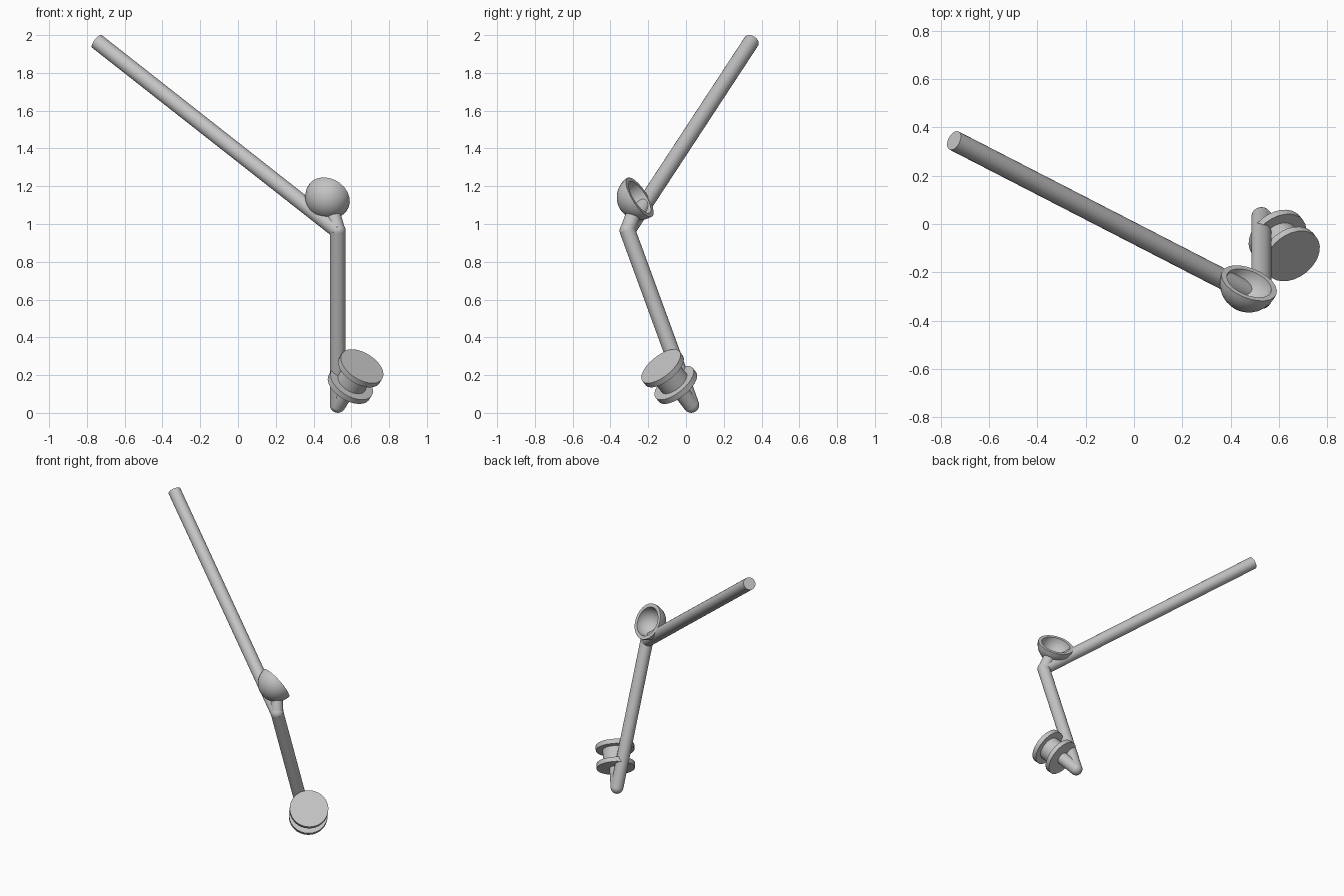
import bpy
import bmesh
import math
from mathutils import Vector

old = bpy.data.objects.get("Cube")
if old:
    bpy.data.objects.remove(old)

grey = bpy.data.materials.new("plain grey")
grey.use_nodes = True
colour = (0.55, 0.55, 0.55, 1)
grey.diffuse_color = colour
grey.node_tree.nodes["Principled BSDF"].inputs["Base Color"].default_value = colour


def lathe(name, profile, origin, axis, steps=24):
    """Revolve (radius, height) points around an axis through origin."""
    bm = bmesh.new()
    verts = [bm.verts.new((r, 0, h)) for r, h in profile]
    edges = [bm.edges.new(pair) for pair in zip(verts, verts[1:])]
    bmesh.ops.spin(bm, geom=verts + edges, cent=(0, 0, 0), axis=(0, 0, 1),
                   angle=math.tau, steps=steps, use_merge=True)
    bmesh.ops.remove_doubles(bm, verts=bm.verts, dist=1e-4)
    bmesh.ops.recalc_face_normals(bm, faces=bm.faces)
    mesh = bpy.data.meshes.new(name)
    bm.to_mesh(mesh)
    bm.free()
    obj = bpy.data.objects.new(name, mesh)
    bpy.context.collection.objects.link(obj)
    obj.location = origin
    obj.rotation_mode = "QUATERNION"
    obj.rotation_quaternion = Vector(axis).to_track_quat("Z", "Y")
    mesh.materials.append(grey)
    bpy.ops.object.select_all(action="DESELECT")
    obj.select_set(True)
    bpy.context.view_layer.objects.active = obj
    bpy.ops.object.shade_smooth_by_angle(angle=math.radians(35))
    return obj


def arc(radius, start, end, count):
    """Profile points on a circle, angles measured up from the equator."""
    angles = [math.radians(start + (end - start) * i / count) for i in range(count + 1)]
    return [(radius * math.cos(a), radius * math.sin(a)) for a in angles]


def rod(name, start, end, radius):
    axis = end - start
    lathe(name, [(0, 0), (radius, 0), (radius, axis.length), (0, axis.length)], start, axis)


R = 0.042
elbow = Vector((0.528, -0.31, 0.965))
handle_end = Vector((-0.746, 0.346, 1.966))
foot = Vector((0.528, 0.028, R))
cup_centre = Vector((0.477, -0.245, 1.142))
cup_axis = Vector((0.33, 0.80, 0.51)).normalized()
knob_axis = Vector((0.44, -0.56, 0.70)).normalized()
knob_face = Vector((0.657, -0.133, 0.247))

# Bent bar with rounded corners
rod("handle", elbow, handle_end, R)
rod("lower_bar", foot, elbow, R)
lathe("elbow_joint", arc(R, -90, 90, 10), elbow, (0, 0, 1))
lathe("foot_joint", arc(R, -90, 90, 10), foot, (0, 0, 1))

# Hollow half-sphere cup on a short neck
cup_out, cup_in = 0.122, 0.098
lathe("cup", arc(cup_out, -90, 0, 9) + arc(cup_in, 0, -90, 9), cup_centre, cup_axis)
to_cup = cup_centre - elbow
rod("cup_neck", elbow, elbow + to_cup * (1 - 0.112 / to_cup.length), 0.04)

# Spool-shaped knob with two flanges
rod("knob_stem", foot, knob_face - knob_axis * 0.14, R)
spool = [(0, -0.157), (0.126, -0.157), (0.126, -0.125), (0.082, -0.125),
         (0.082, -0.032), (0.126, -0.032), (0.126, 0), (0, 0)]
lathe("knob_spool", spool, knob_face, knob_axis, 28)
